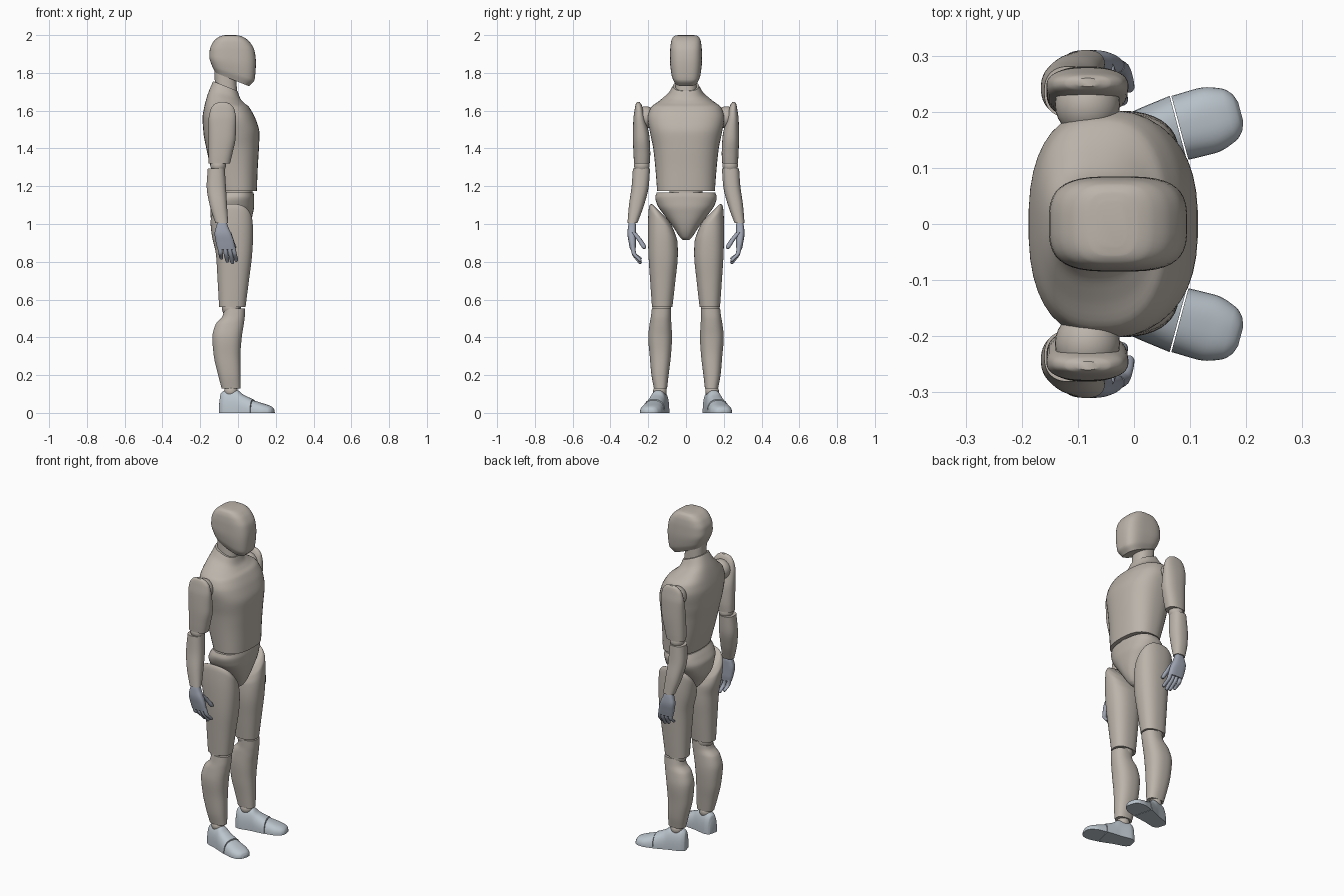
import bpy, bmesh, math
from mathutils import Matrix, Vector


def material(name, rgb):
    m = bpy.data.materials.new(name)
    m.diffuse_color = (*rgb, 1)
    return m


BODY = material("body_shell", (0.50, 0.455, 0.405))
HAND = material("hand_shell", (0.34, 0.37, 0.44))
FOOT = material("foot_shell", (0.50, 0.56, 0.61))


def finish(bm, name, mat, mirror):
    me = bpy.data.meshes.new(name)
    bmesh.ops.recalc_face_normals(bm, faces=bm.faces)
    bm.to_mesh(me)
    bm.free()
    ob = bpy.data.objects.new(name, me)
    bpy.context.collection.objects.link(ob)
    me.materials.append(mat)
    bpy.ops.object.select_all(action='DESELECT')
    ob.select_set(True)
    bpy.context.view_layer.objects.active = ob
    bpy.ops.object.shade_smooth_by_angle(angle=math.radians(38))
    if mirror:
        mod = ob.modifiers.new("mirror", 'MIRROR')
        mod.use_axis = (False, True, False)
    return ob


def smooth_rows(rows, steps):
    """Monotone cubic interpolation of section rows along the first value."""
    t = [r[0] for r in rows]
    n = len(rows)
    tang = [[0.0] * len(rows[0]) for _ in rows]
    for k in range(len(rows[0])):
        d = [(rows[i + 1][k] - rows[i][k]) / (t[i + 1] - t[i]) for i in range(n - 1)]
        for i in range(n):
            if i in (0, n - 1):
                tang[i][k] = d[min(i, n - 2)]
            elif d[i - 1] * d[i] > 0:
                tang[i][k] = 2 * d[i - 1] * d[i] / (d[i - 1] + d[i])
    out = []
    for i in range(n - 1):
        h = t[i + 1] - t[i]
        for s in range(steps):
            u = s / steps
            a, b = 2*u**3 - 3*u**2 + 1, u**3 - 2*u**2 + u
            out.append([a*p + b*h*mp + (1 - a)*q + (u**3 - u**2)*h*mq
                        for p, q, mp, mq in zip(rows[i], rows[i + 1], tang[i], tang[i + 1])])
    return out + [list(rows[-1])]


def loft(name, rows, mat=BODY, n=2.4, mirror=True, matrix=None, steps=5, seg=40):
    """rows: z, x0, x1, y0, y1, optional slope of the section in x and in y."""
    rows = [tuple(r) + (0,) * (7 - len(r)) for r in rows]
    bm = bmesh.new()
    rings = []
    for z, x0, x1, y0, y1, sx, sy in smooth_rows(rows, steps):
        ring = []
        for i in range(seg):
            a = 2 * math.pi * (i + 0.5) / seg
            c, s = math.cos(a), math.sin(a)
            dx = (x1 - x0) / 2 * math.copysign(abs(c) ** (2 / n), c)
            dy = (y1 - y0) / 2 * math.copysign(abs(s) ** (2 / n), s)
            p = Vector(((x0 + x1) / 2 + dx, (y0 + y1) / 2 + dy, z + sx * dx + sy * dy))
            if matrix:
                p = matrix @ p
            p.z = max(p.z, 0)
            ring.append(bm.verts.new(p))
        rings.append(ring)
    for a, b in zip(rings, rings[1:]):
        for i in range(seg):
            j = (i + 1) % seg
            bm.faces.new((a[i], a[j], b[j], b[i]))
    bm.faces.new(rings[0])
    bm.faces.new(rings[-1])
    return finish(bm, name, mat, mirror)


def ball(name, loc, r, mat=BODY):
    bm = bmesh.new()
    bmesh.ops.create_uvsphere(bm, u_segments=28, v_segments=16, radius=r,
                              matrix=Matrix.Translation(loc))
    return finish(bm, name, mat, True)


# Head with slanted jaw line, and neck
loft("head", [(1.765, -.12, .058, -.062, .062, -.40), (1.80, -.137, .088, -.077, .077, -.32),
              (1.87, -.152, .095, -.085, .085, -.12), (1.92, -.15, .087, -.084, .084),
              (1.96, -.134, .065, -.080, .080), (1.985, -.11, .037, -.072, .072),
              (1.997, -.085, .008, -.058, .058), (2.0, -.065, -.015, -.04, .04)],
     n=3.2, mirror=False)
loft("neck", [(1.66, -.12, 0, -.058, .058), (1.82, -.125, -.015, -.054, .054)], mirror=False)

# Torso shell with collar, waist link and pelvis
loft("torso", [(1.175, -.11, .10, -.153, .153), (1.30, -.145, .105, -.163, .163),
               (1.40, -.168, .111, -.174, .174), (1.48, -.183, .114, -.190, .190),
               (1.56, -.188, .092, -.203, .203), (1.615, -.18, .062, -.188, .188),
               (1.655, -.166, .034, -.135, .135, -.15), (1.69, -.15, .012, -.092, .092, -.30),
               (1.73, -.132, -.002, -.068, .068, -.40)], n=2.5, mirror=False)
loft("waist", [(1.12, -.085, .075, -.09, .09), (1.22, -.085, .08, -.085, .085)], mirror=False)
loft("pelvis", [(.915, -.05, .01, -.018, .018), (.93, -.075, .03, -.032, .032),
                (.98, -.115, .058, -.065, .065), (1.05, -.147, .078, -.118, .118),
                (1.10, -.145, .086, -.152, .152), (1.14, -.125, .086, -.163, .163),
                (1.168, -.105, .082, -.155, .155)], n=2.5, mirror=False)

# Arms: shoulder, upper arm, elbow, forearm
ball("shoulder_joint", (-.083, .213, 1.565), .058)
loft("upper_arm", [(1.32, -.155, -.042, .192, .275), (1.37, -.156, -.03, .189, .278),
                   (1.46, -.156, -.012, .193, .281), (1.55, -.156, -.010, .213, .279),
                   (1.605, -.146, -.018, .226, .272), (1.635, -.125, -.04, .237, .266),
                   (1.645, -.10, -.065, .245, .26)])
ball("elbow_joint", (-.105, .234, 1.31), .041)
loft("forearm", [(1.005, -.12, -.052, .257, .31), (1.10, -.15, -.058, .222, .302),
                 (1.20, -.166, -.064, .197, .288), (1.295, -.16, -.07, .19, .281)])

# Hands: palm, four curled fingers and thumb
loft("palm", [(.865, -.108, -.016, .267, .296), (.90, -.117, -.020, .264, .303),
              (.95, -.124, -.036, .264, .310), (.985, -.116, -.052, .264, .307),
              (1.01, -.108, -.06, .268, .302)], HAND, n=2.8)


def digit(name, base, mid, tip, r):
    rows = []
    for (x, y, z), k in ((tip, .35), ((tip[0], tip[1], tip[2] + .007), .8), (mid, .95), (base, 1)):
        rows.append((z, x - r*k, x + r*k, y - r*k, y + r*k))
    loft(name, rows, HAND, n=2, steps=4, seg=14)


for i, (bx, tx, tz) in enumerate([(-.096, -.088, .812), (-.073, -.056, .795),
                                  (-.051, -.030, .788), (-.029, -.009, .800)]):
    digit(f"finger_{i + 1}", (bx, .282, .89), ((bx + tx) / 2, .276, .845), (tx, .244, tz), .0125)
digit("thumb", (-.05, .278, .955), (-.036, .245, .915), (-.022, .222, .868), .0145)

# Legs: thigh with slanted hip cut, knee, shin, ankle
loft("thigh", [(.56, -.10, .04, .072, .18), (.70, -.108, .058, .056, .19),
               (.84, -.117, .075, .043, .199), (.94, -.138, .080, .045, .202, 0, .45),
               (1.01, -.145, .077, .056, .198, 0, .9), (1.045, -.128, .06, .072, .188, 0, 1.05),
               (1.06, -.10, .03, .09, .175, 0, 1.0)])
ball("knee_joint", (-.035, .128, .555), .05)
loft("shin", [(.13, -.087, .014, .10, .17), (.20, -.105, .014, .092, .183),
              (.30, -.128, .013, .08, .192), (.40, -.136, .020, .074, .20),
              (.47, -.118, .031, .077, .193), (.51, -.083, .036, .08, .186),
              (.552, -.072, .038, .08, .181)])
ball("ankle_joint", (-.037, .138, .115), .036)

# Feet turned outwards: local z runs along the foot, local x points up
c, s = math.cos(math.radians(15)), math.sin(math.radians(15))
aim = Matrix(((0, s, c, -.035), (0, -c, s, .14), (1, 0, 0, 0), (0, 0, 0, 1)))
loft("foot", [(u, -h, h, -w, w) for u, h, w in
              [(-.062, .07, .022), (-.055, .105, .034), (-.03, .12, .045), (.03, .12, .048),
               (.065, .096, .053), (.118, .072, .060)]], FOOT, n=2.5, matrix=aim)
loft("toe_cap", [(u, -h, h, -w, w) for u, h, w in
                 [(.121, .066, .059), (.17, .051, .060), (.21, .038, .049),
                  (.226, .028, .035), (.233, .016, .018)]], FOOT, n=2.5, matrix=aim)
